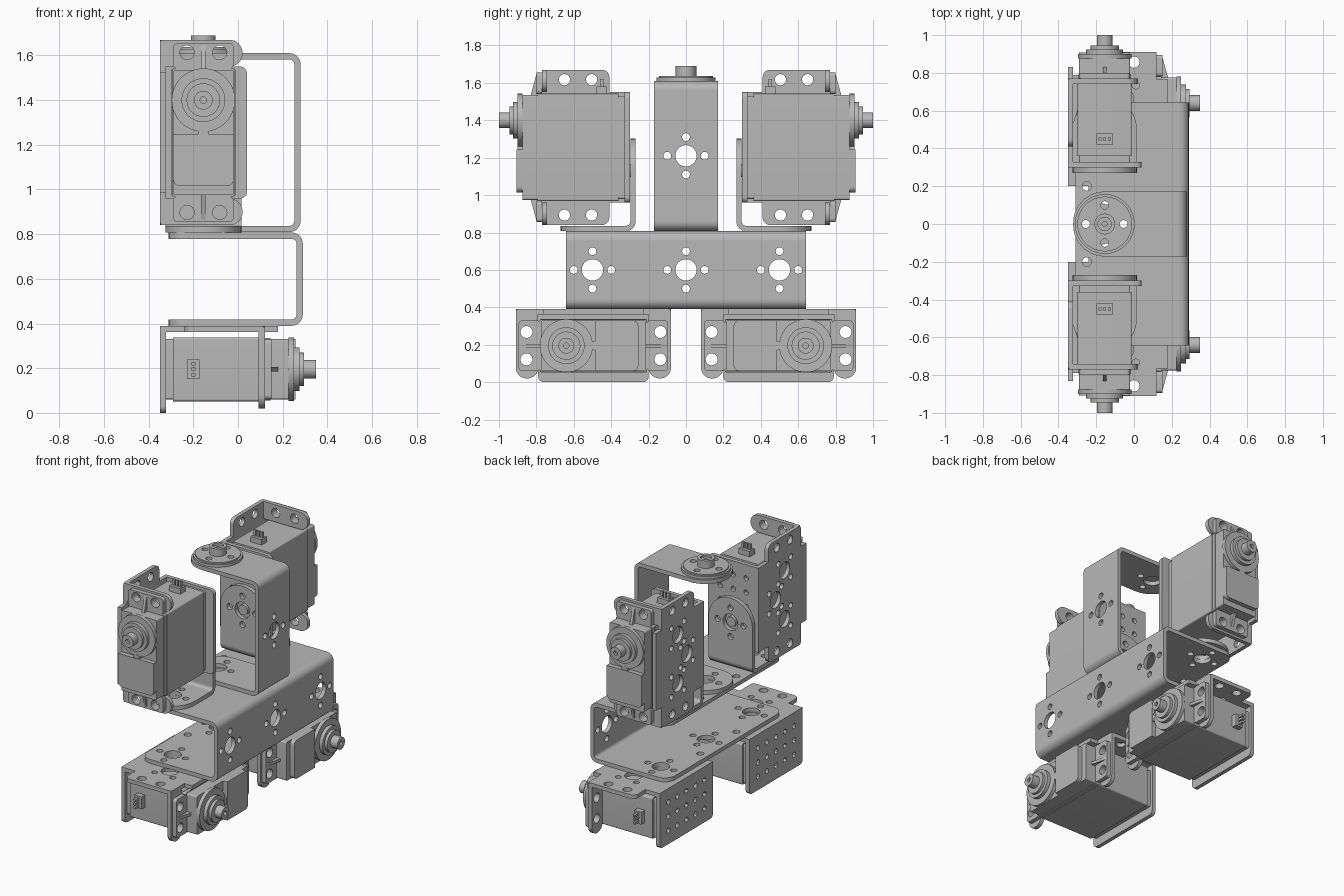
import bpy
import bmesh
from math import sin, cos, pi, radians
from mathutils import Matrix, Vector

cube = bpy.data.objects.get("Cube")
if cube:
    bpy.data.objects.remove(cube)

GREY = bpy.data.materials.new("satin_grey")
GREY.use_nodes = True
GREY.diffuse_color = (0.48, 0.48, 0.48, 1)
GREY.node_tree.nodes["Principled BSDF"].inputs["Base Color"].default_value = GREY.diffuse_color

# Sketch planes: (u, v, depth) mapped to (x, y, z)
FLAT = Matrix.Identity(4)
ALONG_X = Matrix(((0, 0, 1, 0), (1, 0, 0, 0), (0, 1, 0, 0), (0, 0, 0, 1)))
ALONG_Y = Matrix(((1, 0, 0, 0), (0, 0, 1, 0), (0, 1, 0, 0), (0, 0, 0, 1)))
T = 0.028          # sheet thickness
AXIS = -0.155      # x of the upper joints


def circle(u, v, r, n=32):
    return [(u + r * cos(2 * pi * i / n), v + r * sin(2 * pi * i / n)) for i in range(n)]


def rounded(points):
    """Outline from (u, v, radius) corners."""
    out = []
    for i, (u, v, r) in enumerate(points):
        p = Vector((u, v))
        if not r:
            out.append((u, v))
            continue
        a = (Vector(points[i - 1][:2]) - p).normalized()
        b = (Vector(points[(i + 1) % len(points)][:2]) - p).normalized()
        c = p + (a + b) * r
        for k in range(11):
            t = pi / 2 * k / 10
            out.append(tuple(c - b * r * cos(t) - a * r * sin(t)))
    return out


def rect(u0, v0, u1, v1, r00=0, r10=0, r11=0, r01=0):
    return rounded([(u0, v0, r00), (u1, v0, r10), (u1, v1, r11), (u0, v1, r01)])


def bend(u, v, su, sv, r):
    """Quarter ring section of a folded sheet."""
    arc = [(cos(pi / 2 * i / 10), sin(pi / 2 * i / 10)) for i in range(11)]
    ring = [(c * r, s * r) for c, s in arc] + [(c * (r - T), s * (r - T)) for c, s in reversed(arc)]
    return [(u + su * a, v + sv * b) for a, b in ring]


def pattern(u, v):
    """Centre hole with four screw holes."""
    ring = [circle(u + du, v + dv, 0.021, 16) for du, dv in ((0.1, 0), (-0.1, 0), (0, 0.1), (0, -0.1))]
    return [circle(u, v, 0.057)] + ring


def prism(bm, outline, w0, w1, matrix, holes=()):
    curve = bpy.data.curves.new("sketch", 'CURVE')
    curve.dimensions = '2D'
    curve.fill_mode = 'BOTH'
    curve.extrude = (w1 - w0) / 2
    for loop in [outline, *holes]:
        s = curve.splines.new('POLY')
        s.points.add(len(loop) - 1)
        for pt, (u, v) in zip(s.points, loop):
            pt.co = (u, v, 0, 1)
        s.use_cyclic_u = True
    obj = bpy.data.objects.new("sketch", curve)
    bpy.context.collection.objects.link(obj)
    deps = bpy.context.evaluated_depsgraph_get()
    mesh = bpy.data.meshes.new_from_object(obj.evaluated_get(deps))
    mesh.transform(matrix @ Matrix.Translation((0, 0, (w0 + w1) / 2)))
    piece = bmesh.new()
    piece.from_mesh(mesh)
    bmesh.ops.remove_doubles(piece, verts=piece.verts, dist=0.0001)
    bmesh.ops.recalc_face_normals(piece, faces=piece.faces)
    piece.to_mesh(mesh)
    piece.free()
    bm.from_mesh(mesh)
    bpy.data.objects.remove(obj)
    bpy.data.curves.remove(curve)
    bpy.data.meshes.remove(mesh)


def finish(name, bm):
    mesh = bpy.data.meshes.new(name)
    for f in bm.faces:
        f.material_index = 0
        f.smooth = True
    bm.to_mesh(mesh)
    bm.free()
    mesh.materials.append(GREY)
    mesh.set_sharp_from_angle(angle=radians(30))
    bpy.context.collection.objects.link(bpy.data.objects.new(name, mesh))


def channel(name, x0, x1, half, z0, z1, r, plate_holes, wall_holes):
    """C-shaped bracket, open towards -x."""
    bm = bmesh.new()
    b = 0.05
    for z in (z0, z1 - T):
        prism(bm, rect(x0, -half, x1 - b, half, r, 0, 0, r), z, z + T, FLAT, plate_holes)
    prism(bm, rect(-half, z0 + b, half, z1 - b), x1 - T, x1, ALONG_X, wall_holes)
    prism(bm, bend(x1 - b, z1 - b, 1, 1, b), -half, half, ALONG_Y)
    prism(bm, bend(x1 - b, z0 + b, 1, -1, b), -half, half, ALONG_Y)
    finish(name, bm)


# Torso and neck channels
places = (-0.5, 0, 0.5)
extra = [circle(-0.25, y, 0.024, 16) for y in (-0.2, 0.2)]
channel("torso_channel", -0.31, 0.29, 0.642, 0.39, 0.807, 0.08,
        [h for y in places for h in pattern(AXIS, y)] + extra,
        [h for y in places for h in pattern(y, 0.6)])
channel("neck_channel", -0.322, 0.28, 0.172, 0.809, 1.61, 0.166,
        pattern(AXIS, 0), pattern(0, 1.21))

# Round horn on the neck
bm = bmesh.new()
prism(bm, circle(AXIS, 0, 0.158, 48), 1.61, 1.628, FLAT, pattern(AXIS, 0)[1:])
prism(bm, circle(AXIS, 0, 0.145, 48), 1.628, 1.637, FLAT, pattern(AXIS, 0)[1:])
prism(bm, circle(AXIS, 0, 0.055), 1.637, 1.69, FLAT, [circle(AXIS, 0, 0.035)])
prism(bm, circle(AXIS, 0, 0.035), 1.637, 1.675, FLAT, [circle(AXIS, 0, 0.014, 16)])
finish("neck_horn", bm)


def servo_bracket(name, m):
    """Folded holder: base sheet, end wall and two ear flanges."""
    bm = bmesh.new()
    half = [(-0.35, 0.295, 0), (-0.24, 0.295, 0), (-0.24, 0.415, 0.04),
            (0.12, 0.415, 0.02), (0.12, 0.27, 0), (0.18, 0.27, 0)]
    outline = rounded(half + [(u, -v, r) for u, v, r in reversed(half)])
    holes = [circle(d, l, 0.03, 24) for d in (0, -0.145) for l in (-0.362, 0.362)]
    for d, l in ((-0.06, 0.17), (-0.16, 0), (-0.06, -0.17)):
        holes += pattern(d, l)[:1]
        holes += [circle(d + s * 0.07, l + q * 0.07, 0.02, 16) for s in (-1, 1) for q in (-1, 1)]
    prism(bm, outline, 0.195 - T, 0.195, m, holes)
    small = [circle(l, n, 0.018, 12) for l in (-0.2, -0.1, 0, 0.1, 0.2) for n in (-0.1, 0, 0.1)]
    prism(bm, rect(-0.295, -0.195, 0.295, 0.19, 0.03, 0.03), -0.35, -0.35 + T, m @ ALONG_X, small)
    for s in (-1, 1):
        l0, l1 = sorted((s * 0.295, s * 0.415))
        ear_holes = [circle(s * 0.358, n, 0.032, 24) for n in (-0.073, 0.073)]
        prism(bm, rect(l0, -0.175, l1, 0.19, 0.058, 0.058), 0.092, 0.12, m @ ALONG_X, ear_holes)
    finish(name, bm)


def servo(name, m):
    """Servo motor with stepped gear case, mounting tabs, shaft and plug."""
    bm = bmesh.new()
    mx = m @ ALONG_X
    l = 0.145
    for lo, hi, a, b in ((-0.322, -0.29, 0.275, 0.135), (-0.29, 0.12, 0.287, 0.143),
                         (0.12, 0.145, 0.287, 0.14), (0.145, 0.225, 0.28, 0.135)):
        prism(bm, rect(-a, -b, a, b, 0.01, 0.01, 0.01, 0.01), lo, hi, mx)
    prism(bm, circle(l, 0, 0.142, 48), 0.225, 0.25, mx)
    prism(bm, rect(-0.24, -0.135, -0.01, 0.135, 0.03, 0, 0, 0.03), 0.225, 0.257, mx)
    prism(bm, circle(-0.01, 0, 0.025, 24), 0.225, 0.252, mx)
    for r, lo, hi in ((0.098, 0.25, 0.275), (0.075, 0.275, 0.295)):
        prism(bm, circle(l, 0, r, 48), lo, hi, mx)
    prism(bm, circle(l, 0, 0.042, 24), 0.295, 0.35, mx, [circle(l, 0, 0.015, 12)])
    prism(bm, circle(l, 0, 0.015, 12), 0.295, 0.33, mx)
    # Mounting tabs with a stiffening rib
    for s in (-1, 1):
        l0, l1 = sorted((s * 0.285, s * 0.4))
        holes = [circle(s * 0.358, n, 0.032, 24) for n in (-0.073, 0.073)]
        prism(bm, rect(l0, -0.135, l1, 0.135, 0.02, 0.02, 0.02, 0.02), 0.12, 0.15, mx, holes)
        prism(bm, [(0.15, s * 0.28), (0.18, s * 0.28), (0.15, s * 0.39)], -0.01, 0.01, m)
    # Cable plug with three pins
    prism(bm, rect(-0.228, -0.043, -0.172, 0.043), 0.285, 0.325, m @ ALONG_Y)
    for n in (-0.025, 0, 0.025):
        prism(bm, rect(-0.209, n - 0.008, -0.191, n + 0.008), 0.325, 0.365, m @ ALONG_Y)
    finish(name, bm)


# Matching legs and arms on both sides
lower = Matrix.Translation((0, 0.495, 0.195))
upper = Matrix(((0, 0, -1, AXIS), (1, 0, 0, 0.65), (0, 1, 0, 1.255), (0, 0, 0, 1)))
for side, s in (("front", -1), ("back", 1)):
    mirror = Matrix.Diagonal((1, s, 1, 1))
    for part, m in (("leg", lower), ("arm", upper)):
        servo_bracket(f"{side}_{part}_bracket", mirror @ m)
        servo(f"{side}_{part}_servo", mirror @ m)
    # Shoulder angle: foot, fold and upright with rounded ends
    bm = bmesh.new()
    x0, x1, r = AXIS - 0.17, AXIS + 0.17, 0.168
    prism(bm, rect(x0, 0.32, x1, 0.67, 0, 0, r, r), 0.808, 0.808 + T, mirror, pattern(AXIS, 0.5))
    prism(bm, rect(x0, 0.858, x1, 1.302, 0, 0, r, r), 0.27, 0.27 + T, mirror @ ALONG_Y,
          pattern(AXIS, 1.132))
    prism(bm, bend(0.32, 0.858, -1, -1, 0.05), x0, x1, mirror @ ALONG_X)
    prism(bm, circle(AXIS, 1.132, 0.035, 24), 0.275, 0.31, mirror @ ALONG_Y)
    finish(f"{side}_shoulder_angle", bm)
